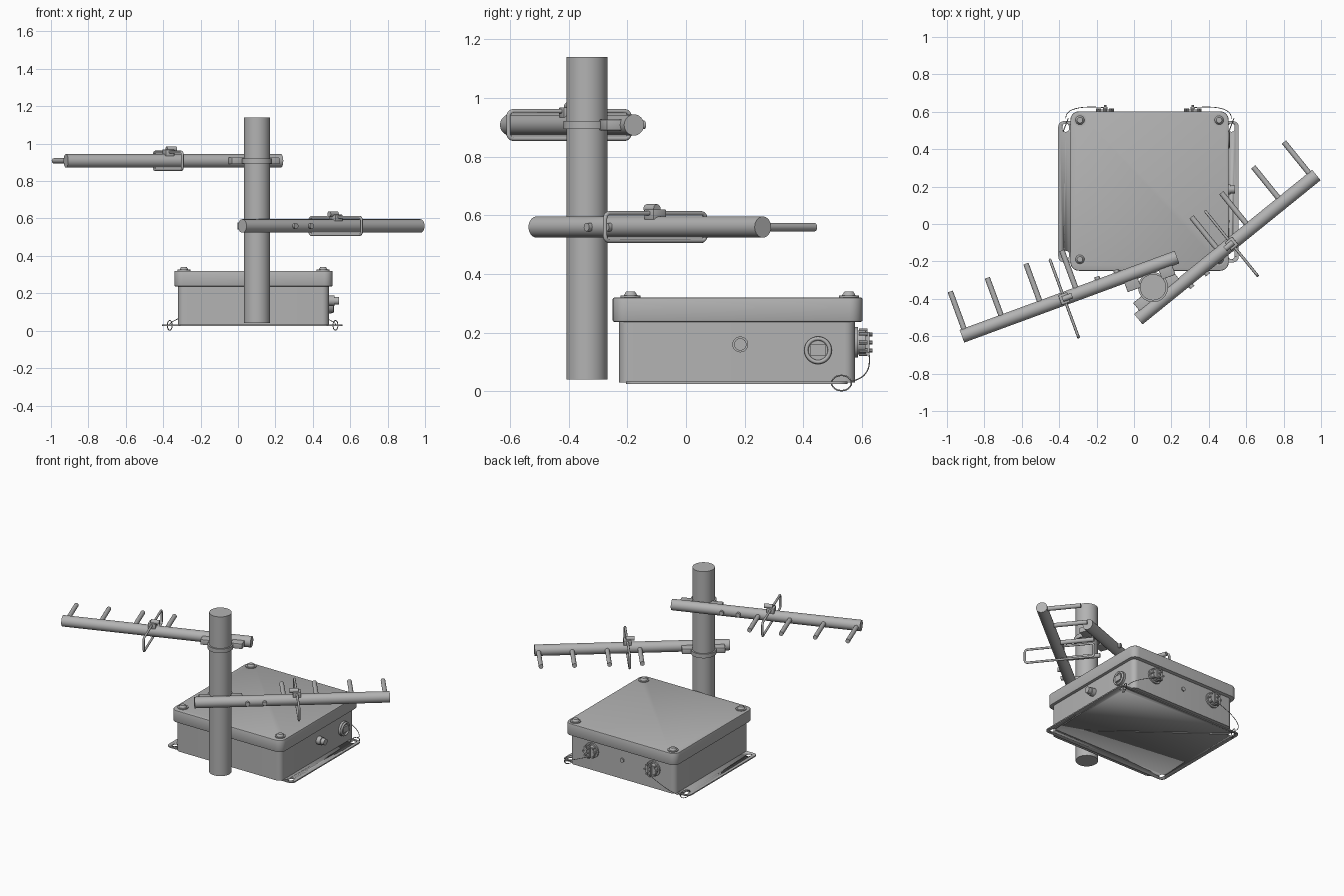
import bpy, bmesh, math
from math import pi, cos, sin, radians
from mathutils import Vector, Matrix

if "Cube" in bpy.data.objects:
    bpy.data.objects.remove(bpy.data.objects["Cube"])

grey = bpy.data.materials.new("plain_grey")
grey.use_nodes = True
COLOUR = (0.45, 0.45, 0.45, 1)
grey.diffuse_color = COLOUR
grey.node_tree.nodes["Principled BSDF"].inputs["Base Color"].default_value = COLOUR


def finish(name, bm, matrix=Matrix()):
    mesh = bpy.data.meshes.new(name)
    bmesh.ops.recalc_face_normals(bm, faces=bm.faces)
    bm.to_mesh(mesh)
    bm.free()
    mesh.materials.append(grey)
    ob = bpy.data.objects.new(name, mesh)
    ob.matrix_world = matrix
    bpy.context.collection.objects.link(ob)
    bpy.ops.object.select_all(action='DESELECT')
    ob.select_set(True)
    bpy.context.view_layer.objects.active = ob
    bpy.ops.object.shade_smooth_by_angle(angle=radians(35))
    return ob


def box(name, lo, hi, corner=0, soft=0, matrix=Matrix()):
    """Box with rounded upright corners and softened rims."""
    lo, hi = Vector(lo), Vector(hi)
    bm = bmesh.new()
    bmesh.ops.create_cube(bm, size=1)
    for v in bm.verts:
        v.co = [(lo[i] + hi[i]) / 2 + v.co[i] * (hi[i] - lo[i]) for i in range(3)]
    if corner:
        upright = [e for e in bm.edges
                   if abs(e.verts[0].co.z - e.verts[1].co.z) > 1e-6]
        bmesh.ops.bevel(bm, geom=upright, offset=corner, segments=6, profile=0.5, affect='EDGES')
    if soft:
        rims = [e for e in bm.edges if e.calc_face_angle(0) > 1]
        bmesh.ops.bevel(bm, geom=rims, offset=soft, segments=2, profile=0.5, affect='EDGES')
    return finish(name, bm, matrix)


def rod(name, a, b, r, sides=24, matrix=Matrix(), r2=None):
    a, b = Vector(a), Vector(b)
    bm = bmesh.new()
    bmesh.ops.create_cone(bm, cap_ends=True, segments=sides, radius1=r,
                          radius2=r if r2 is None else r2, depth=(b - a).length)
    turn = (b - a).to_track_quat('Z', 'Y').to_matrix().to_4x4()
    bm.transform(Matrix.Translation((a + b) / 2) @ turn)
    return finish(name, bm, matrix)


def wire(name, points, r, closed=False, matrix=Matrix()):
    """Round tube swept along a path."""
    curve = bpy.data.curves.new(name, 'CURVE')
    curve.dimensions = '3D'
    curve.bevel_depth = r
    curve.bevel_resolution = 2
    spline = curve.splines.new('POLY')
    spline.points.add(len(points) - 1)
    for p, co in zip(spline.points, points):
        p.co = (*co, 1)
    spline.use_cyclic_u = closed
    curve.materials.append(grey)
    ob = bpy.data.objects.new(name, curve)
    ob.matrix_world = matrix
    bpy.context.collection.objects.link(ob)
    return ob


# Enclosure: bottom plate with slots, body, lid and lid screws
CX, CY = 0.083, 0.175
plate = box("mounting_plate", (-0.405, -0.205, 0.025), (0.56, 0.55, 0.033), 0.03)
slots = [(CX - 0.005 + sx * 0.443, CY + sy * 0.34) for sx in (-1, 1) for sy in (-1, 1)]
for x, y in slots:
    cutter = box("slot_cutter", (x - 0.017, y - 0.022, 0), (x + 0.017, y + 0.022, 0.06), 0.015)
    cutter.hide_render = True
    cut = plate.modifiers.new("slot", 'BOOLEAN')
    cut.object = cutter
    cut.solver = 'EXACT'
    bpy.context.view_layer.objects.active = plate
    bpy.ops.object.modifier_apply(modifier=cut.name)
    bpy.data.objects.remove(cutter)

box("enclosure_body", (-0.32, -0.228, 0.03), (0.486, 0.576, 0.24), 0.035)
box("enclosure_lid", (-0.34, -0.25, 0.237), (0.506, 0.602, 0.32), 0.045, 0.006)
for sx in (-1, 1):
    for sy in (-1, 1):
        x, y = CX + sx * 0.372, CY + 0.008 + sy * 0.372
        rod("screw_washer", (x, y, 0.315), (x, y, 0.326), 0.034)
        rod("screw_head", (x, y, 0.326), (x, y, 0.34), 0.024, r2=0.015)

# Ports on the +x wall: round knob and open socket
rod("knob_base", (0.48, 0.185, 0.16), (0.515, 0.185, 0.16), 0.027)
rod("knob_tip", (0.515, 0.185, 0.16), (0.54, 0.185, 0.16), 0.021)
rod("socket_base", (0.48, 0.45, 0.14), (0.5, 0.45, 0.14), 0.048, 32)
ring = [(0.505, 0.45 + 0.04 * cos(a * pi / 16), 0.14 + 0.04 * sin(a * pi / 16)) for a in range(32)]
wire("socket_rim", ring, 0.007, True)
box("socket_insert", (0.49, 0.423, 0.12), (0.51, 0.477, 0.16))

# Capped connectors on the back wall, each tethered to a plate slot
for x, side in ((-0.155, -1), (0.315, 1)):
    z = 0.167
    rod("connector_flange", (x, 0.57, z), (x, 0.586, z), 0.052, 32)
    rod("connector_cap", (x, 0.586, z), (x, 0.612, z), 0.041, 32)
    for k in range(8):
        a = k * pi / 4
        rod("cap_grip", (x + 0.04 * cos(a), 0.59, z + 0.04 * sin(a)),
            (x + 0.04 * cos(a), 0.618, z + 0.04 * sin(a)), 0.007, 8)
    box("cap_handle", (x - 0.012, 0.61, z - 0.035), (x + 0.012, 0.625, z + 0.035))
    for dz in (-0.027, 0, 0.027):
        rod("cap_pin", (x, 0.62, z + dz), (x, 0.635, z + dz), 0.007, 10)
    sx, sy = CX - 0.005 + side * 0.443, 0.53
    loop = [(sx + 0.013 * cos(a * pi / 12), sy + 0.034 * cos(a * pi / 12),
             0.0285 + 0.026 * sin(a * pi / 12)) for a in range(24)]
    wire("tether_ring", loop, 0.0025, True)
    start, mid, end = Vector((x, 0.622, z - 0.03)), Vector((sx, 0.64, 0.05)), Vector((sx, 0.565, 0.035))
    path = [start.lerp(mid, t / 12).lerp(mid.lerp(end, t / 12), t / 12) for t in range(13)]
    wire("tether_wire", path, 0.002)
rod("vent_plug", (CX, 0.57, 0.16), (CX, 0.584, 0.16), 0.014)

# Pole
POLE = Vector((0.102, -0.338, 0))
rod("pole", POLE + Vector((0, 0, 0.04)), POLE + Vector((0, 0, 1.14)), 0.07, 48)


# Antenna: local x runs from the outer end inward, the pole lies on local -y
def antenna(name, origin, degrees, side):
    m = Matrix.Translation(origin) @ Matrix.Rotation(radians(degrees), 4, 'Z')
    rod(name + "_boom", (0, 0, 0), (1.225, 0, 0), 0.036, 32, m)
    for t in (0.024, 0.235, 0.455, 0.66):
        rod(name + "_director", (t, 0, 0), (t, side * 0.246, 0), 0.0145, 16, m)
    for t in (0.786, 0.894):
        rod(name + "_stub", (t, 0, 0), (t, 0.05, 0), 0.0145, 16, m)
    # folded dipole loop around the boom
    d, half, high, r = 0.583, 0.22, 0.047, 0.018
    loop = []
    for quarter, (sy, sz) in enumerate(((1, 1), (-1, 1), (-1, -1), (1, -1))):
        for k in range(6):
            a = quarter * pi / 2 + k * pi / 10
            loop.append((d, sy * (half - r) + r * cos(a), sz * (high - r) + r * sin(a)))
    wire(name + "_dipole", loop, 0.0075, True, m)
    # feed block with cable gland
    box(name + "_feed_block", (d - 0.025, -0.028, 0.025), (d + 0.025, 0.028, 0.06), 0, 0.003, m)
    rod(name + "_gland", (d - 0.01, 0, 0.063), (d + 0.045, 0, 0.063), 0.015, 20, m)
    # clamp jaws beside the pole and a band around it
    p = m.inverted() @ Vector((POLE.x, POLE.y, origin[2]))
    for s in (-1, 1):
        x = p.x + s * 0.098
        box(name + "_clamp_jaw", (x - 0.038, -0.085, -0.018), (x + 0.038, 0.01, 0.018), 0, 0.003, m)
    rod(name + "_clamp_band", (p.x, p.y, -0.014), (p.x, p.y, 0.014), 0.08, 48, m)


antenna("upper_antenna", (-0.92, -0.6, 0.908), 20.2, 1)
antenna("lower_antenna", (0.975, 0.262, 0.56), 219, -1)
